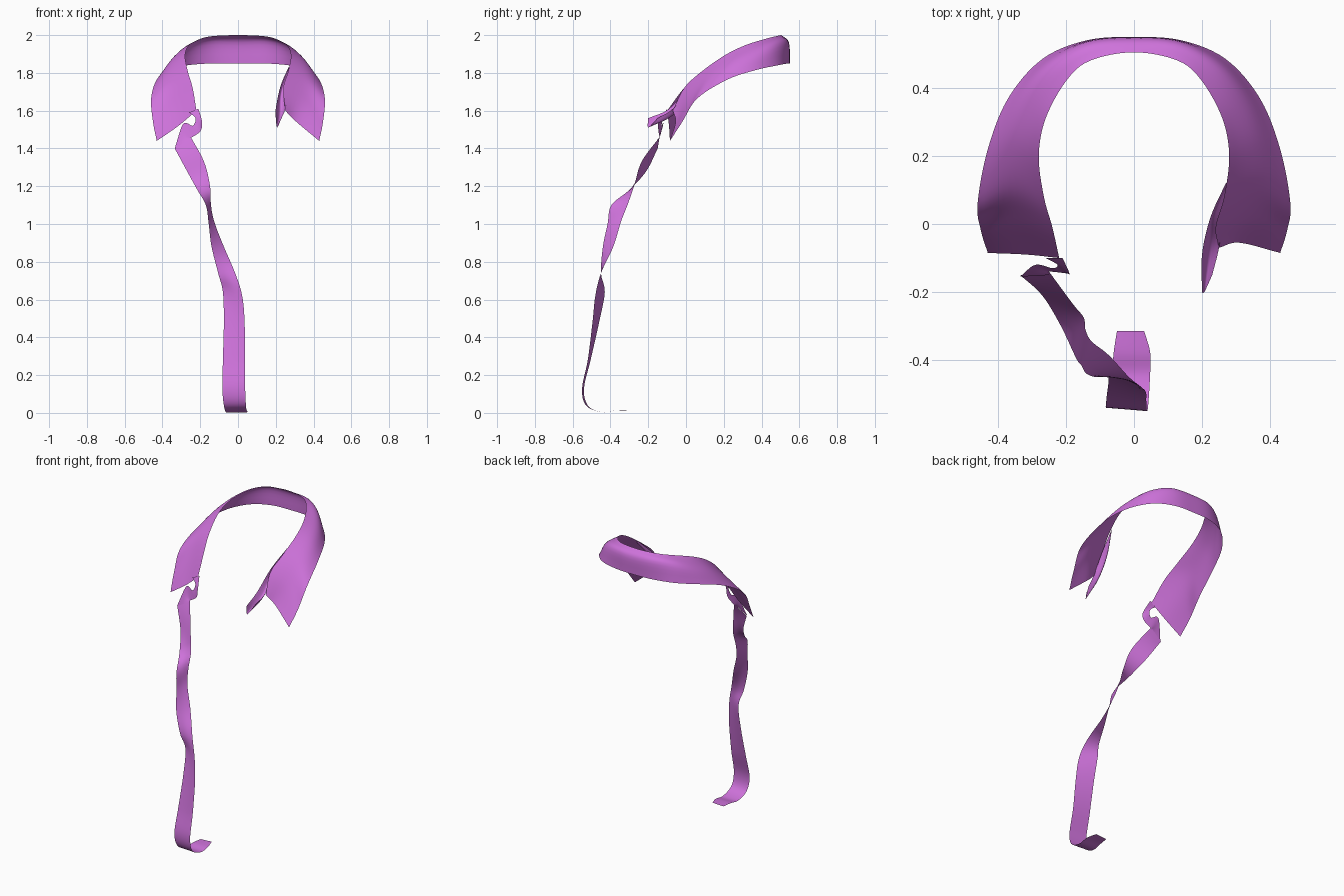
import bpy
import bmesh
from mathutils import Vector

cube = bpy.data.objects.get("Cube")
if cube:
    bpy.data.objects.remove(cube, do_unlink=True)

# Single cloth colour
cloth = bpy.data.materials.new("orchid cloth")
cloth.use_nodes = True
colour = (0.62, 0.17, 0.71, 1.0)
cloth.diffuse_color = colour
shader = next(n for n in cloth.node_tree.nodes if n.type == "BSDF_PRINCIPLED")
shader.inputs["Base Color"].default_value = colour
shader.inputs["Roughness"].default_value = 0.8


def spline(points, steps):
    """Smooth curve through every point, sampled evenly per span."""
    padded = [2 * points[0] - points[1], *points, 2 * points[-1] - points[-2]]
    result = []
    for a, b, c, d in zip(padded, padded[1:], padded[2:], padded[3:]):
        for step in range(steps):
            t = step / steps
            bend = (2 * a - 5 * b + 4 * c - d) * t + (3 * b - a - 3 * c + d) * t * t
            result.append(b + ((c - a) + bend) * t / 2)
    return result + [points[-1]]


def make_sheet(name, rows, along, across):
    """Loft a smooth cloth sheet through matching cross-section rows."""
    columns = [spline([Vector(p) for p in column], along) for column in zip(*rows)]
    sections = [spline(list(section), across) for section in zip(*columns)]
    bm = bmesh.new()
    grid = [[bm.verts.new(p) for p in section] for section in sections]
    for near, far in zip(grid, grid[1:]):
        for i in range(len(near) - 1):
            bm.faces.new((near[i], near[i + 1], far[i + 1], far[i]))
    bmesh.ops.recalc_face_normals(bm, faces=bm.faces[:])
    mesh = bpy.data.meshes.new(name)
    bm.to_mesh(mesh)
    bm.free()
    mesh.materials.append(cloth)
    mesh.shade_smooth()
    sheet = bpy.data.objects.new(name, mesh)
    bpy.context.scene.collection.objects.link(sheet)
    return sheet


def mirrored(row):
    return [(-x, y, z) for x, y, z in row]


# Collar: inner edge, crest and outer edge, from the back round to one point
half_collar = [
    [(0, .505, 2), (0, .545, 1.96), (0, .55, 1.85)],
    [(.13, .48, 1.995), (.14, .53, 1.965), (.14, .54, 1.85)],
    [(.2, .42, 1.98), (.25, .465, 1.945), (.27, .485, 1.84)],
    [(.26, .31, 1.945), (.325, .36, 1.9), (.37, .37, 1.815)],
    [(.28, .2, 1.89), (.36, .235, 1.85), (.43, .22, 1.765)],
    [(.265, .08, 1.805), (.365, .11, 1.77), (.46, .06, 1.665)],
    [(.24, -.01, 1.72), (.355, .02, 1.66), (.45, -.02, 1.54)],
    [(.22, -.1, 1.6), (.315, -.09, 1.52), (.43, -.085, 1.44)],
]
right_half = [mirrored(row) for row in reversed(half_collar[1:])]
left_half = [list(row) for row in half_collar]
left_half[-1][:2] = [(.25, -.07, 1.6), (.31, -.055, 1.54)]
make_sheet("collar", right_half + left_half, 6, 5)

# Folded tab hanging off the inner edge on the left
make_sheet("left_folded_tab", [
    [(.27, .12, 1.835), (.272, .12, 1.825), (.275, .12, 1.82)],
    [(.225, .02, 1.73), (.23, .02, 1.69), (.262, .02, 1.72)],
    [(.2, -.09, 1.61), (.225, -.07, 1.575), (.25, -.07, 1.61)],
    [(.2, -.2, 1.56), (.207, -.2, 1.51), (.23, -.15, 1.56)],
], 6, 3)

# Crumpled knot joining the right collar end to the ribbon
make_sheet("right_knot", [
    [(-.26, -.1, 1.59), (-.21, -.1, 1.61)],
    [(-.225, -.12, 1.56), (-.19, -.145, 1.54)],
    [(-.24, -.13, 1.52), (-.2, -.145, 1.49)],
    [(-.29, -.12, 1.53), (-.25, -.14, 1.455)],
    [(-.335, -.155, 1.4), (-.25, -.15, 1.45)],
], 6, 3)

# Long twisted ribbon with its tail curling back along the floor
make_sheet("hanging_ribbon", [
    [(-.335, -.15, 1.4), (-.25, -.14, 1.46)],
    [(-.27, -.21, 1.28), (-.18, -.235, 1.33)],
    [(-.215, -.3, 1.18), (-.148, -.275, 1.2)],
    [(-.17, -.395, 1.1), (-.143, -.31, 1.1)],
    [(-.155, -.415, 1), (-.125, -.345, 1.01)],
    [(-.14, -.44, .88), (-.075, -.385, .88)],
    [(-.105, -.45, .74), (-.015, -.45, .74)],
    [(-.08, -.43, .64), (.022, -.48, .62)],
    [(-.075, -.46, .48), (.035, -.495, .48)],
    [(-.08, -.505, .28), (.036, -.52, .28)],
    [(-.083, -.54, .13), (.038, -.55, .13)],
    [(-.075, -.52, .04), (.042, -.53, .04)],
    [(-.065, -.45, .004), (.047, -.45, .004)],
    [(-.06, -.38, .012), (.048, -.38, .012)],
    [(-.05, -.315, .012), (.03, -.315, .016)],
], 6, 3)
